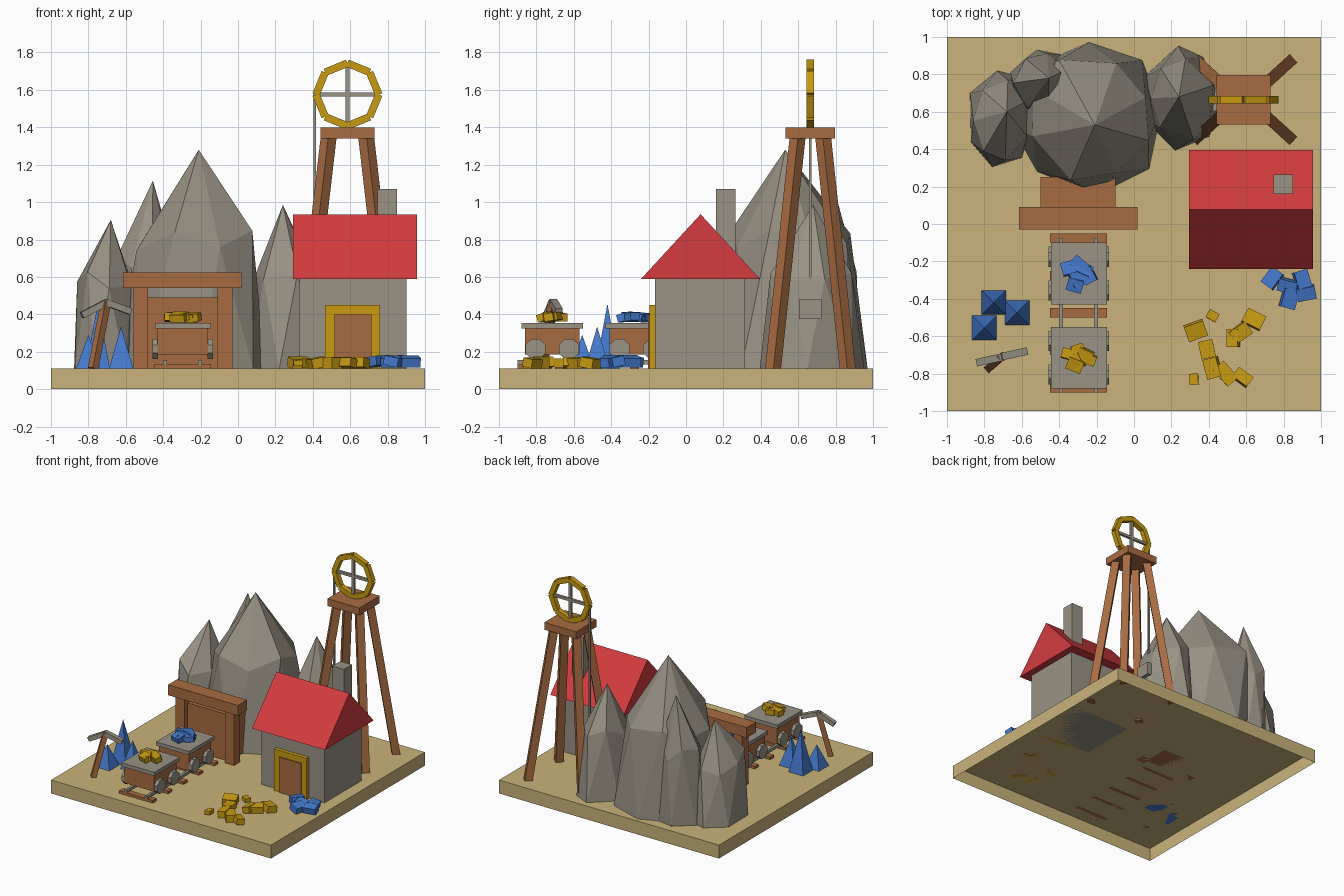
import bpy, bmesh, math, random
from mathutils import Vector, Matrix

random.seed(4)
if "Cube" in bpy.data.objects:
    bpy.data.objects.remove(bpy.data.objects["Cube"])


def material(name, rgb):
    m = bpy.data.materials.new(name)
    m.use_nodes = True
    m.diffuse_color = (*rgb, 1)
    m.node_tree.nodes["Principled BSDF"].inputs["Base Color"].default_value = (*rgb, 1)
    return m


SAND = material("sand", (0.59, 0.45, 0.2))
WOOD = material("wood", (0.39, 0.15, 0.055))
STONE = material("stone", (0.32, 0.29, 0.235))
RED = material("roof_red", (0.66, 0.045, 0.05))
GOLD = material("gold", (0.58, 0.33, 0.006))
BLUE = material("crystal_blue", (0.058, 0.19, 0.61))


def finish(name, bm, mat):
    bmesh.ops.recalc_face_normals(bm, faces=bm.faces)
    mesh = bpy.data.meshes.new(name)
    bm.to_mesh(mesh)
    bm.free()
    mesh.materials.append(mat)
    ob = bpy.data.objects.new(name, mesh)
    bpy.context.collection.objects.link(ob)
    return ob


def cube(name, matrix, mat):
    bm = bmesh.new()
    bmesh.ops.create_cube(bm, size=1, matrix=matrix)
    return finish(name, bm, mat)


def box(name, x, y, z, mat):
    mid = Vector([(a + b) / 2 for a, b in (x, y, z)])
    size = [b - a for a, b in (x, y, z)]
    return cube(name, Matrix.Translation(mid) @ Matrix.Diagonal((*size, 1)), mat)


def beam(name, a, b, w, d, mat):
    a, b = Vector(a), Vector(b)
    turn = (b - a).to_track_quat("Z", "Y").to_matrix().to_4x4()
    size = Matrix.Diagonal((w, d, (b - a).length, 1))
    return cube(name, Matrix.Translation((a + b) / 2) @ turn @ size, mat)


def chunk(name, x, y, z, s, mat):
    # randomly turned ore lump
    turn = Matrix.Rotation(random.uniform(0, 3), 4, "Z") @ Matrix.Rotation(random.uniform(-.3, .3), 4, "X")
    size = Matrix.Diagonal((s * 1.2, s * random.uniform(.75, 1), s * .6, 1))
    cube(name, Matrix.Translation((x, y, z)) @ turn @ size, mat)


def rock(name, centre, radii, apex, n):
    # faceted peak: apex, shoulder ring and ground ring
    bm = bmesh.new()
    rings = []
    for level, grow, shift in ((0.58, 0.82, 0.5), (0, 1, 0)):
        ring = []
        for i in range(n):
            a = (i + shift + random.uniform(-.15, .15)) * math.tau / n
            k = grow * random.uniform(.96, 1.06)
            z = 0.11 + (apex[2] - 0.11) * (level + (random.uniform(-.07, .07) if level else 0))
            ring.append(bm.verts.new((centre[0] + radii[0] * k * math.cos(a),
                                      centre[1] + radii[1] * k * math.sin(a), z)))
        rings.append(ring)
    tip = bm.verts.new(apex)
    top, low = rings
    for i in range(n):
        j = (i + 1) % n
        bm.faces.new((top[i], top[j], tip))
        bm.faces.new((low[i], low[j], top[i]))
        bm.faces.new((top[i], low[j], top[j]))
    finish(name, bm, STONE)


# Ground slab, open underneath
base = box("ground", (-1, 1), (-1, 1), (0, .11), SAND)
bm = bmesh.new()
bm.from_mesh(base.data)
bmesh.ops.delete(bm, geom=[f for f in bm.faces if f.normal.z < -.5], context="FACES_ONLY")
bm.to_mesh(base.data)
bm.free()

# Mountains
rock("main_peak", (-.24, .57), (.4, .41), (-.21, .53, 1.28), 8)
rock("left_peak", (-.71, .56), (.185, .27), (-.68, .6, .905), 7)
rock("back_peak", (-.49, .75), (.18, .19), (-.455, .78, 1.115), 7)
rock("right_peak", (.26, .67), (.21, .27), (.24, .68, .985), 7)

# Mine entrance
box("tunnel", (-.5, -.1), (.03, .25), (.11, .49), WOOD)
box("entrance_lintel", (-.615, .02), (-.03, .09), (.54, .625), WOOD)
for x in (-.56, -.11):
    box("entrance_post", (x, x + .08), (-.01, .07), (.11, .54), WOOD)

# Track
for i in range(5):
    y = -.075 - i * .2
    box("sleeper", (-.45, -.145), (y - .025, y + .025), (.11, .132), WOOD)
for x in (-.39, -.203):
    box("rail", (x - .011, x + .011), (-.9, -.075), (.132, .155), STONE)

# Mine carts with loads
CX = -.295
for cy, ore, mat in ((-.265, "blue_ore", BLUE), (-.715, "gold_ore", GOLD)):
    box("cart_body", (CX - .135, CX + .135), (cy - .145, cy + .145), (.185, .33), WOOD)
    box("cart_rim", (CX - .15, CX + .15), (cy - .165, cy + .165), (.325, .355), STONE)
    for sx in (-1, 1):
        for sy in (-1, 1):
            bm = bmesh.new()
            place = (Matrix.Translation((CX + sx * .147, cy + sy * .09, .215))
                     @ Matrix.Rotation(math.pi / 2, 4, "Y") @ Matrix.Rotation(math.pi / 8, 4, "Z"))
            bmesh.ops.create_cone(bm, cap_ends=True, segments=8, radius1=.058, radius2=.058,
                                  depth=.03, matrix=place)
            finish("cart_wheel", bm, STONE)
    for dx, dy in ((-.05, .03), (.03, .02), (-.01, -.03), (.0, .05), (.05, -.01), (-.02, -.06)):
        chunk(ore, CX + dx, cy + dy * (1 if mat is BLUE else .6), .385, .07, mat)

# Ore heaps on the ground
for x, y, s in ((.33, -.57, .09), (.42, -.49, .05), (.57, -.58, .09), (.64, -.51, .09), (.53, -.61, .08),
                (.39, -.67, .08), (.42, -.77, .09), (.49, -.8, .1), (.58, -.82, .08), (.32, -.83, .05)):
    chunk("gold_heap", x, y, .14, s, GOLD)
for x, y in ((.74, -.29), (.82, -.33), (.9, -.3), (.83, -.4), (.92, -.37)):
    chunk("blue_heap", x, y, .148, .085, BLUE)

# Square crystals
for x, y, top in ((-.75, -.42, .455), (-.625, -.475, .335), (-.8, -.555, .29)):
    bm = bmesh.new()
    place = Matrix.Translation((x, y, (top + .11) / 2)) @ Matrix.Rotation(math.pi / 4, 4, "Z")
    bmesh.ops.create_cone(bm, cap_ends=True, segments=4, radius1=.092, radius2=0,
                          depth=top - .11, matrix=place)
    finish("crystal", bm, BLUE)

# Pickaxe
beam("pickaxe_handle", (-.775, -.77, .11), (-.705, -.71, .47), .04, .04, WOOD)
beam("pickaxe_head_left", (-.7, -.71, .465), (-.835, -.74, .395), .04, .035, STONE)
beam("pickaxe_head_right", (-.71, -.71, .465), (-.575, -.68, .415), .04, .035, STONE)

# House
box("house_walls", (.33, .9), (-.165, .315), (.11, .6), STONE)
box("door_frame", (.465, .76), (-.195, -.165), (.11, .45), GOLD)
box("door", (.515, .715), (-.204, -.195), (.11, .4), WOOD)
box("chimney", (.745, .85), (.16, .265), (.7, 1.07), STONE)
bm = bmesh.new()
ends = [[bm.verts.new((x, y, z)) for y, z in ((-.24, .59), (.395, .59), (.078, .935))] for x in (.295, .957)]
for e in ends:
    bm.faces.new(e)
for i in range(3):
    j = (i + 1) % 3
    bm.faces.new((ends[0][i], ends[0][j], ends[1][j], ends[1][i]))
finish("roof", bm, RED)

# Headframe tower
TX, TY, WZ = .585, .665, 1.575
box("tower_platform", (TX - .145, TX + .145), (TY - .132, TY + .132), (1.34, 1.4), WOOD)
for sx in (-1, 1):
    for sy in (-1, 1):
        beam("tower_leg", (TX + sx * .245, TY + sy * .2, .105),
             (TX + sx * .1, TY + sy * .068, 1.35), .06, .06, WOOD)

# Winding wheel, rope and bucket
for i in range(8):
    a, b = [(i + k) * math.pi / 4 for k in (0, 1)]
    p, q = [(TX + .168 * math.cos(t), TY, WZ + .168 * math.sin(t)) for t in (a, b)]
    beam("wheel_rim", p, q, .04, .04, GOLD)
box("wheel_spoke_upright", (TX - .011, TX + .011), (TY - .01, TY + .01), (WZ - .16, WZ + .16), STONE)
box("wheel_spoke_level", (TX - .16, TX + .16), (TY - .01, TY + .01), (WZ - .011, WZ + .011), STONE)
box("rope", (.403, .417), (TY - .007, TY + .007), (.45, WZ), STONE)
box("bucket", (.35, .47), (TY - .06, TY + .06), (.375, .48), STONE)
